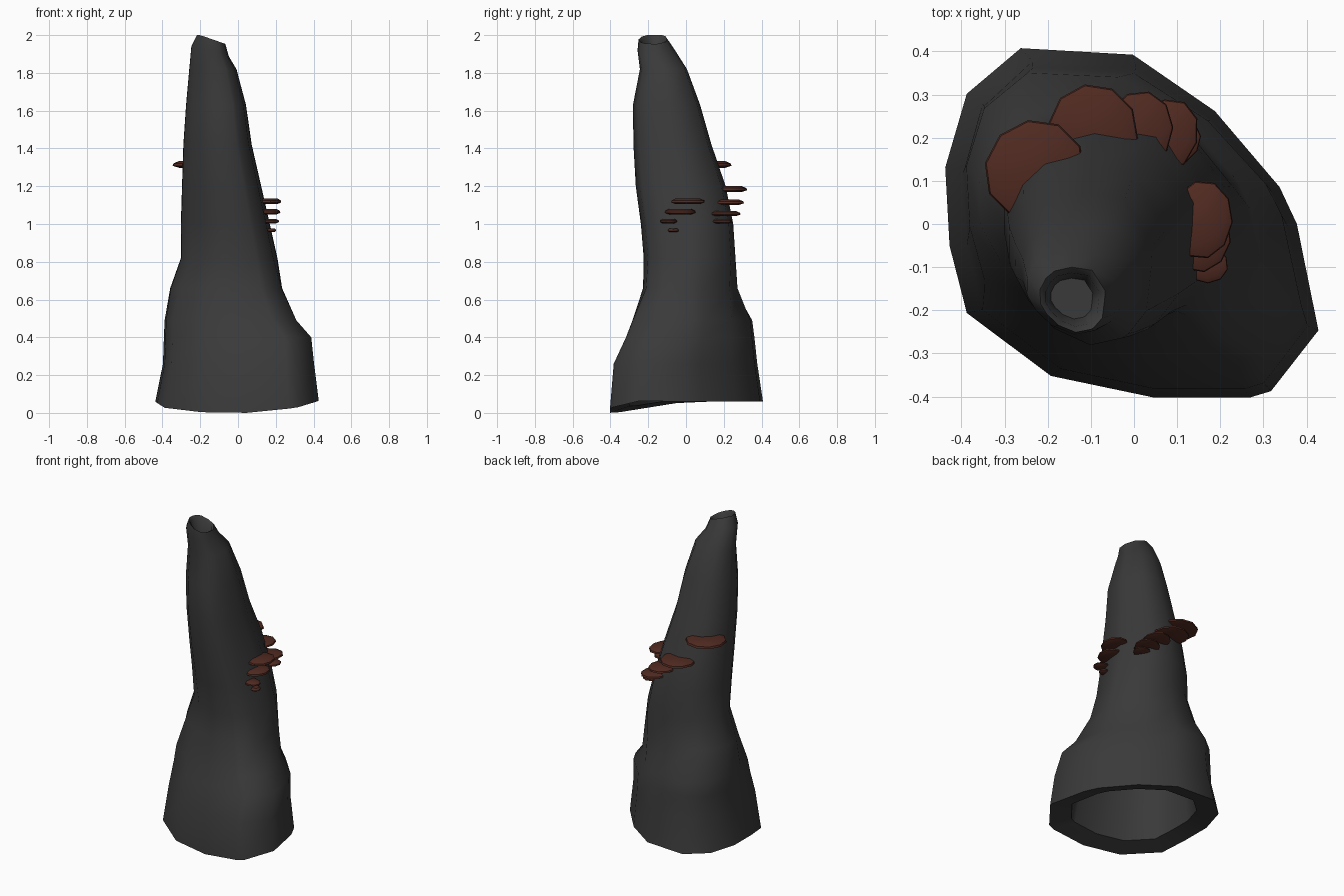
import bpy, bmesh, math
from mathutils import Vector

if "Cube" in bpy.data.objects:
    bpy.data.objects.remove(bpy.data.objects["Cube"])

def material(name, rgb):
    m = bpy.data.materials.new(name)
    m.diffuse_color = (*rgb, 1)
    m.use_nodes = True
    m.node_tree.nodes["Principled BSDF"].inputs["Base Color"].default_value = m.diffuse_color
    return m

def loft(name, rings, mat, angle):
    """Skin a list of equal-length rings and cap both ends."""
    bm = bmesh.new()
    loops = [[bm.verts.new(p) for p in r] for r in rings]
    n = len(loops[0])
    for a, b in zip(loops, loops[1:]):
        for i in range(n):
            j = (i + 1) % n
            bm.faces.new((a[i], a[j], b[j], b[i]))
    bm.faces.new(loops[0][::-1])
    bm.faces.new(loops[-1])
    bmesh.ops.recalc_face_normals(bm, faces=bm.faces)
    me = bpy.data.meshes.new(name)
    bm.to_mesh(me)
    bm.free()
    ob = bpy.data.objects.new(name, me)
    bpy.context.collection.objects.link(ob)
    me.materials.append(mat)
    bpy.ops.object.select_all(action='DESELECT')
    ob.select_set(True)
    bpy.context.view_layer.objects.active = ob
    bpy.ops.object.shade_smooth_by_angle(angle=math.radians(angle))
    return ob

bark = material("bark", (0.042, 0.042, 0.042))
brown = material("fungus", (0.08, 0.023, 0.015))

# Base outline of the trunk, seen from above
OUTLINE = [(0.38, 0.0), (0.34, 0.085), (0.19, 0.26), (0.0, 0.39), (-0.26, 0.405),
           (-0.385, 0.3), (-0.435, 0.13), (-0.425, -0.05), (-0.385, -0.205),
           (-0.19, -0.35), (0.05, -0.4), (0.27, -0.4), (0.32, -0.385), (0.43, -0.245)]

# Trunk levels: z, x min, x max, y min, y max
LEVELS = [(0.0, -.435, .43, -.405, .405), (.26, -.395, .405, -.385, .375),
          (.40, -.39, .39, -.32, .36), (.49, -.387, .312, -.285, .35),
          (.66, -.365, .245, -.225, .275), (.82, -.31, .205, -.22, .262),
          (1.0, -.31, .165, -.235, .25), (1.2, -.303, .12, -.262, .21),
          (1.42, -.295, .07, -.275, .135), (1.63, -.28, .04, -.278, .075),
          (1.82, -.262, -.01, -.242, .005), (1.94, -.25, -.05, -.255, -.06)]

def ring(level, scale=1.0, lift=0.0):
    z, x0, x1, y0, y1 = level
    cx, cy = (x0 + x1) / 2, (y0 + y1) / 2
    w = min(1, max(0, (0.74 - z) / 0.26))     # base outline fades into an ellipse
    pts = []
    for px, py in OUTLINE:
        u, v = px / 0.4325, py / 0.4025
        r = math.hypot(u, v)
        s = 2 * u * v / r ** 2                 # diagonal bulges of the upper trunk
        if s > 0:
            bulge = s * (0.10 if u > 0 else -0.13)
        else:
            bulge = -s * (0.10 if u > 0 else 0.03)
        k = w + (1 - w) * (1 + bulge) / r
        x = cx + u * k * scale * (x1 - x0) / 2
        y = cy + v * k * scale * (y1 - y0) / 2
        zz = z + lift
        if z == 0:                             # uneven foot
            zz += 0.06 + 0.16 * min(0, y) + 0.1 * max(0, x) * min(1, max(0, -y / .2))
        elif z > 1.9:                          # slanted tip
            zz -= 0.35 * max(0, x + 0.2)
        pts.append((x, y, zz))
    return pts

# Hollow trunk: cavity from its tip down, foot rim, outer bark, top rim and cup
cavity = [ring(LEVELS[i], s) for i, s in ((9, .15), (8, .5), (6, .7), (4, .74), (2, .74))]
foot = [ring(LEVELS[0], .74, .02)]
outer = [ring(l) for l in LEVELS]
lip = (2.0, -.22, -.068, -.25, -.10)
cup = [ring(lip), ring(lip, .82, -.012), ring((1.9, -.21, -.08, -.235, -.11), .75, -.02)]
loft("hollow_trunk", cavity + foot + outer + cup, bark, 50)

# Shelf fungi: x, y, z, outward angle, half width, depth
SHELVES = [(-.23, .125, 1.315, 135, .12, .115), (-.095, .215, 1.185, 100, .105, .11),
           (.01, .215, 1.115, 75, .08, .095), (.07, .20, 1.055, 60, .075, .095),
           (.10, .19, 1.015, 45, .05, .06),
           (.157, .01, 1.12, -5, .092, .072), (.155, -.03, 1.065, -10, .083, .07),
           (.167, -.092, 1.015, -15, .045, .052), (.17, -.067, .967, 0, .03, .032)]
for n, (x, y, z, ang, w, d) in enumerate(SHELVES):
    a = math.radians(ang)
    out, side = Vector((math.cos(a), math.sin(a), 0)), Vector((-math.sin(a), math.cos(a), 0))
    t = 0.007 + 0.09 * w
    rings = []
    for h, s in ((-t, .7), (-.4 * t, 1), (.3 * t, .97), (t, .72)):
        rings.append([Vector((x, y, z + h)) + out * d * s * math.cos(q) + side * w * s * math.sin(q)
                      for q in (math.tau * i / 10 for i in range(10))])
    loft(f"shelf_fungus_{n + 1}", rings, brown, 40)
